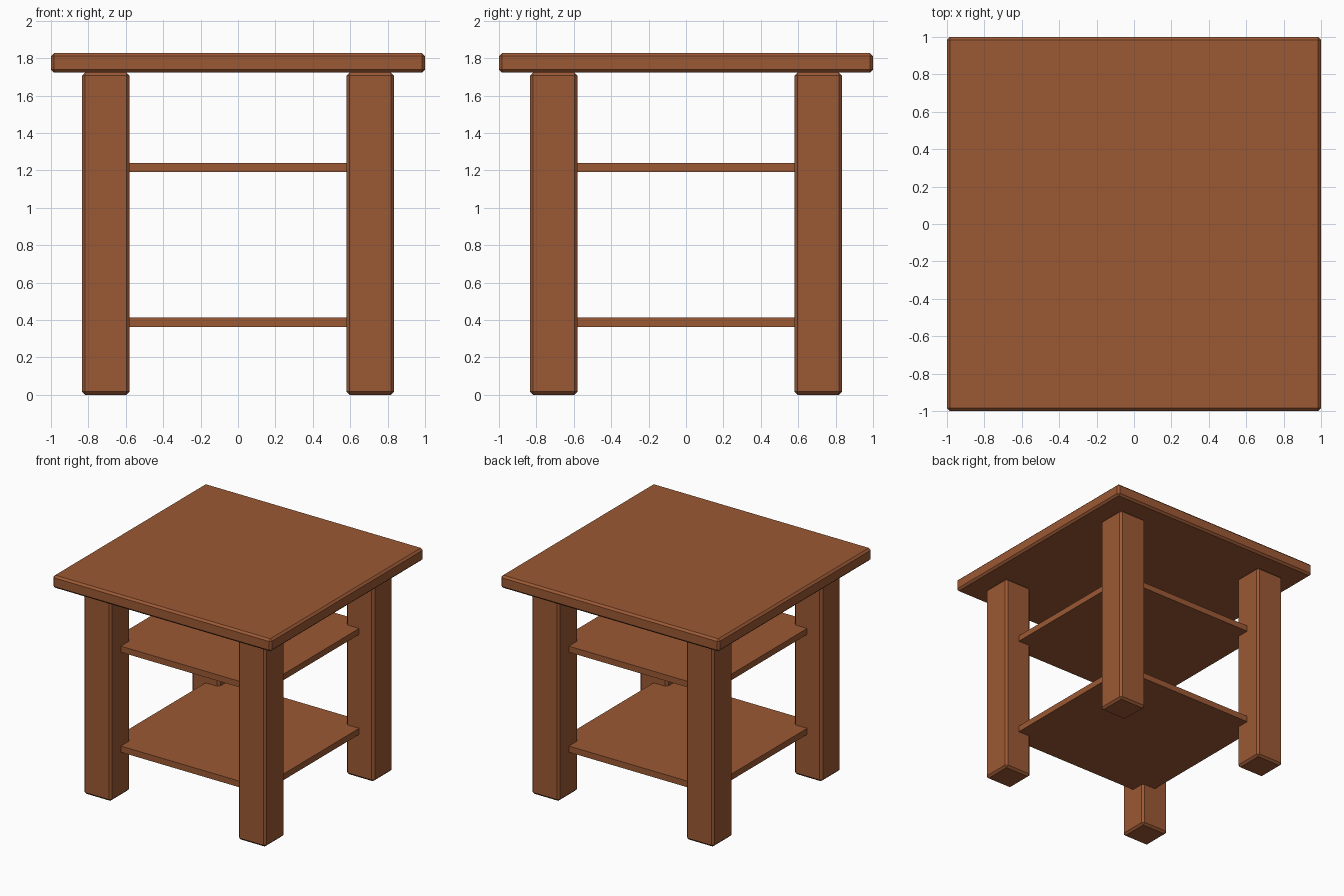
import bpy

if "Cube" in bpy.data.objects:
    bpy.data.objects.remove(bpy.data.objects["Cube"])

wood = bpy.data.materials.new("brown_wood")
wood.diffuse_color = (0.33, 0.1, 0.035, 1)
wood.use_nodes = True
wood.node_tree.nodes["Principled BSDF"].inputs["Base Color"].default_value = wood.diffuse_color


def box(name, x, y, half, z0, z1, chamfer=0):
    """Square-section box between two heights, optionally chamfered."""
    bpy.ops.mesh.primitive_cube_add(size=1, location=(x, y, (z0 + z1) / 2))
    ob = bpy.context.object
    ob.name = name
    ob.scale = (2 * half, 2 * half, z1 - z0)
    bpy.ops.object.transform_apply(location=False, rotation=False, scale=True)
    ob.data.materials.append(wood)
    if chamfer:
        mod = ob.modifiers.new("chamfer", 'BEVEL')
        mod.width = chamfer
        mod.segments = 1
    return ob


# Table top
box("table_top", 0, 0, 1.0, 1.723, 1.827, 0.016)

# Four corner legs
for side, sx in (("left", -1), ("right", 1)):
    for end, sy in (("front", -1), ("back", 1)):
        box(f"{end}_{side}_leg", sx * 0.707, sy * 0.707, 0.127, 0, 1.723, 0.017)

# Two thin shelves let into the legs
box("lower_shelf", 0, 0, 0.703, 0.363, 0.414)
box("upper_shelf", 0, 0, 0.703, 1.19, 1.24)
